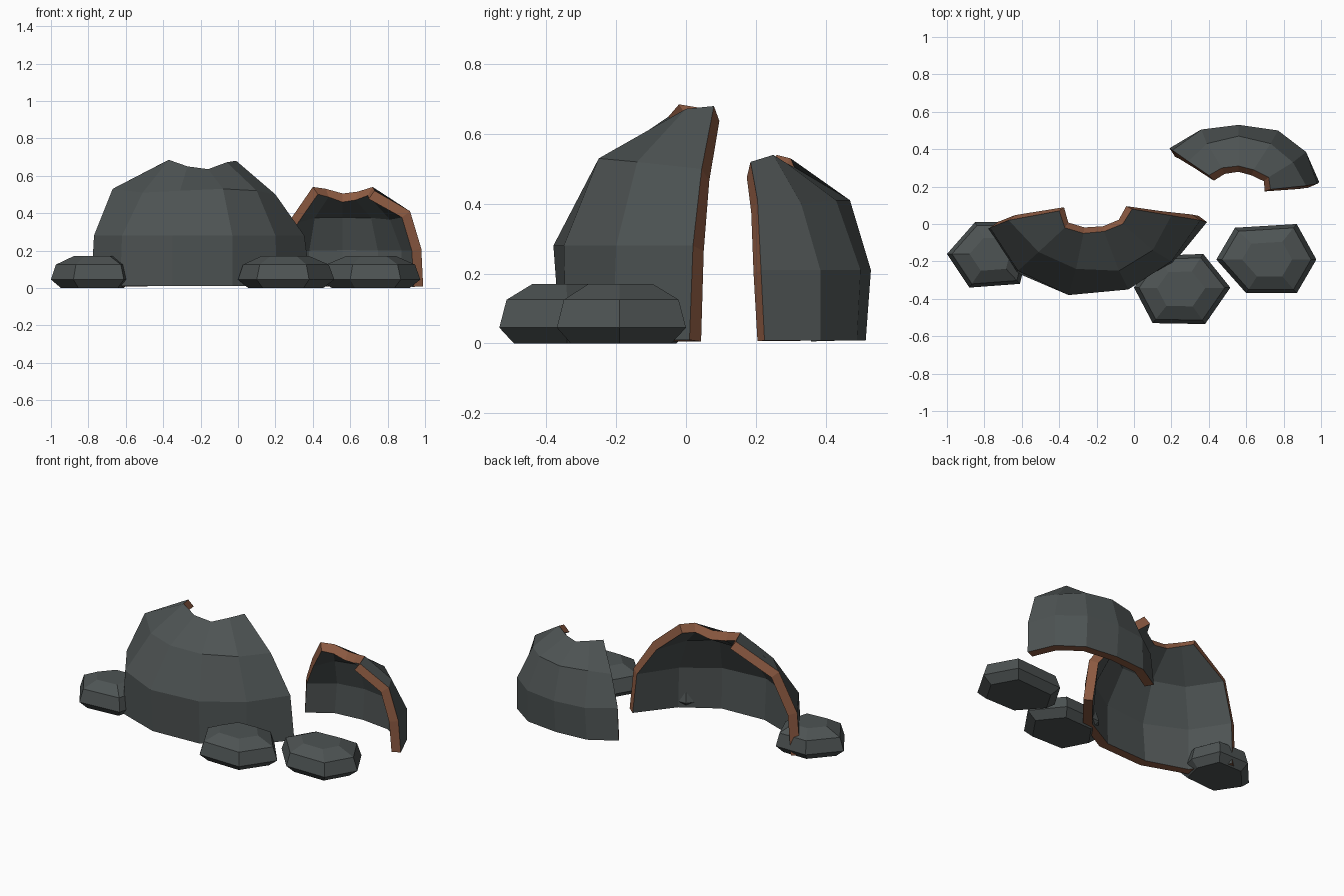
import bpy, bmesh


def material(name, colour):
    m = bpy.data.materials.new(name)
    m.diffuse_color = (*colour, 1)
    return m


grey = material("slate_grey", (0.075, 0.087, 0.087))
brown = material("clay_brown", (0.27, 0.105, 0.055))


def loft(name, rings, closed=False):
    """Join rings of equal point count with flat faces, from the ground up."""
    bm = bmesh.new()
    rows = [[bm.verts.new(p) for p in ring] for ring in rings]
    n = len(rows[0])
    for low, high in zip(rows, rows[1:]):
        for i in range(n if closed else n - 1):
            j = (i + 1) % n
            bm.faces.new((low[i], low[j], high[j], high[i]))
    if closed:
        bm.faces.new(rows[0][::-1])
        bm.faces.new(rows[-1])
    mesh = bpy.data.meshes.new(name)
    bm.to_mesh(mesh)
    bm.free()
    mesh.materials.append(grey)
    obj = bpy.data.objects.new(name, mesh)
    bpy.context.collection.objects.link(obj)
    return obj


def shell(name, rings, thickness):
    """Broken dome wall with a brown cut edge."""
    obj = loft(name, rings)
    obj.data.materials.append(brown)
    mod = obj.modifiers.new("wall", 'SOLIDIFY')
    mod.thickness = thickness
    mod.offset = -1
    mod.use_even_offset = True
    mod.material_offset_rim = 1


# Large shell: rings from the base to the notched crown
shell("large_shell", [
    [(-0.785, -0.03, 0.01), (-0.63, -0.26, 0.01), (-0.35, -0.36, 0.01),
     (-0.03, -0.345, 0.01), (0.21, -0.21, 0.01), (0.39, 0.01, 0.01)],
    [(-0.77, -0.02, 0.28), (-0.62, -0.25, 0.28), (-0.35, -0.38, 0.28),
     (-0.03, -0.35, 0.28), (0.20, -0.20, 0.28), (0.355, 0.02, 0.28)],
    [(-0.67, 0.02, 0.53), (-0.51, -0.15, 0.51), (-0.31, -0.24, 0.52),
     (-0.08, -0.25, 0.53), (0.10, -0.14, 0.52), (0.20, 0.045, 0.50)],
    [(-0.40, 0.07, 0.67), (-0.37, -0.02, 0.685), (-0.27, -0.05, 0.65),
     (-0.16, -0.04, 0.635), (-0.06, 0.0, 0.672), (-0.01, 0.08, 0.68)],
], 0.055)

# Small shell, opening towards the front
shell("small_shell", [
    [(0.99, 0.225, 0.008), (0.92, 0.385, 0.008), (0.77, 0.49, 0.008),
     (0.56, 0.515, 0.008), (0.35, 0.50, 0.008), (0.19, 0.405, 0.008)],
    [(0.98, 0.215, 0.21), (0.92, 0.385, 0.21), (0.77, 0.50, 0.21),
     (0.56, 0.53, 0.21), (0.36, 0.505, 0.21), (0.205, 0.395, 0.21)],
    [(0.92, 0.205, 0.41), (0.85, 0.33, 0.40), (0.73, 0.43, 0.41),
     (0.56, 0.47, 0.41), (0.39, 0.43, 0.41), (0.29, 0.335, 0.38)],
    [(0.73, 0.185, 0.52), (0.72, 0.25, 0.54), (0.64, 0.29, 0.515),
     (0.56, 0.31, 0.505), (0.47, 0.30, 0.53), (0.40, 0.26, 0.54)],
], 0.055)


# Low six-sided boulders
def boulder(name, outline):
    cx = sum(p[0] for p in outline) / 6
    cy = sum(p[1] for p in outline) / 6
    levels = [(0.0, 0.78), (0.045, 1.0), (0.125, 0.89), (0.17, 0.5)]
    loft(name, [[(cx + (x - cx) * s, cy + (y - cy) * s, z) for x, y in outline]
                for z, s in levels], closed=True)


boulder("left_boulder", [(-1.0, -0.16), (-0.88, -0.34), (-0.61, -0.32),
                         (-0.57, -0.16), (-0.64, 0.01), (-0.85, 0.01)])
boulder("middle_boulder", [(0.0, -0.34), (0.10, -0.53), (0.38, -0.535),
                           (0.515, -0.34), (0.37, -0.16), (0.12, -0.17)])
boulder("right_boulder", [(0.44, -0.19), (0.60, -0.37), (0.87, -0.37),
                          (0.975, -0.19), (0.87, 0.0), (0.54, -0.02)])
